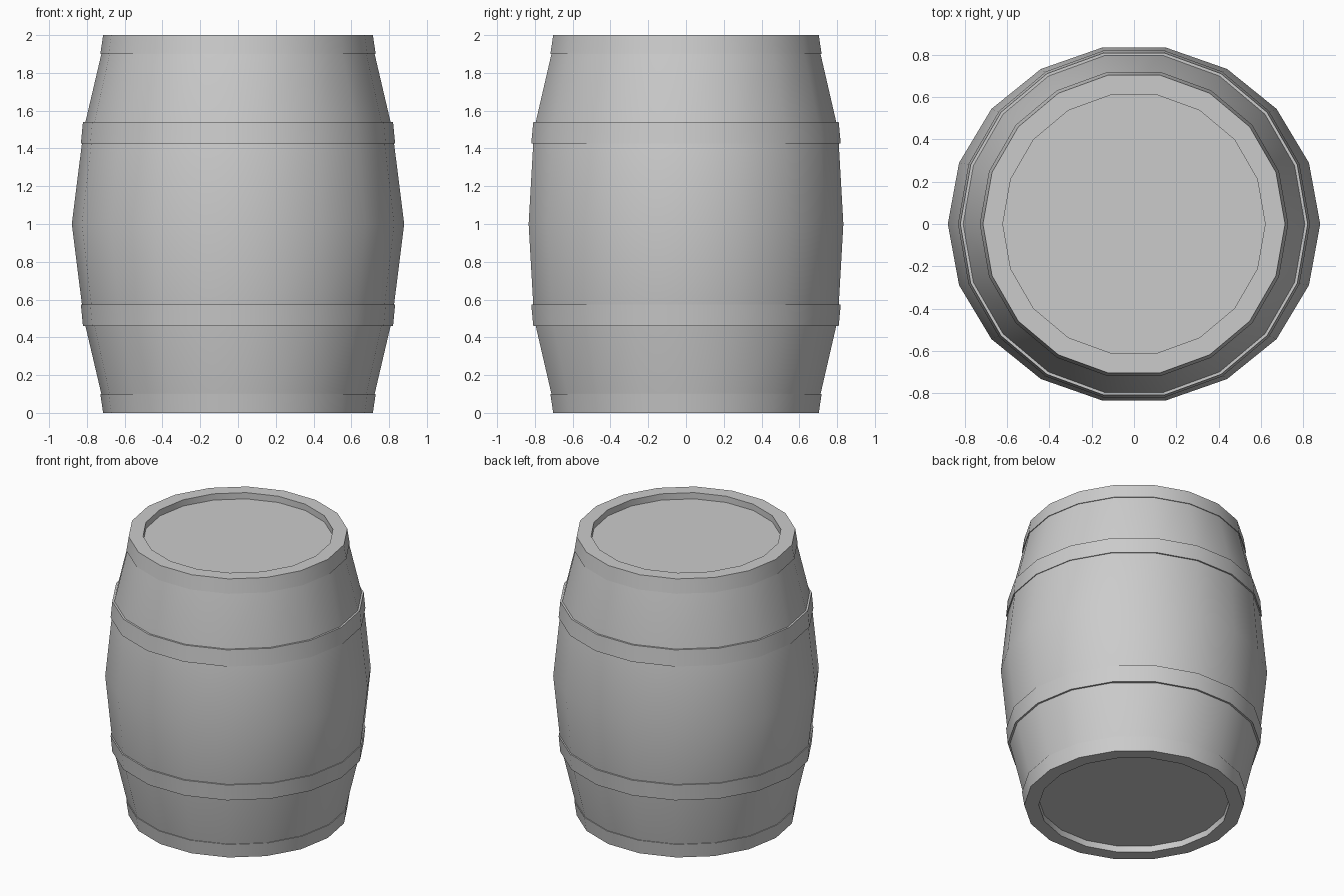
import bpy, bmesh, math

if "Cube" in bpy.data.objects:
    bpy.data.objects.remove(bpy.data.objects["Cube"])

SIDES = 18


def lathe(name, profile, closed=False):
    """Spin (rx, ry, z) points round the z axis; open profiles get end caps."""
    bm = bmesh.new()
    rings = []
    for rx, ry, z in profile:
        rings.append([bm.verts.new((rx * math.cos(2 * math.pi * i / SIDES),
                                    ry * math.sin(2 * math.pi * i / SIDES), z))
                      for i in range(SIDES)])
    pairs = list(zip(rings, rings[1:]))
    if closed:
        pairs.append((rings[-1], rings[0]))
    else:
        bm.faces.new(rings[0])
        bm.faces.new(rings[-1])
    for a, b in pairs:
        for i in range(SIDES):
            j = (i + 1) % SIDES
            bm.faces.new((a[i], a[j], b[j], b[i]))
    bmesh.ops.recalc_face_normals(bm, faces=bm.faces)
    me = bpy.data.meshes.new(name)
    bm.to_mesh(me)
    bm.free()
    ob = bpy.data.objects.new(name, me)
    bpy.context.collection.objects.link(ob)
    bpy.ops.object.select_all(action='DESELECT')
    ob.select_set(True)
    bpy.context.view_layer.objects.active = ob
    bpy.ops.object.shade_smooth_by_angle(angle=math.radians(30))
    return ob


# Barrel body with recessed lids; the belly is slightly oval
half = [(0.62, 0.62, 0.045), (0.62, 0.62, 0), (0.70, 0.70, 0), (0.817, 0.817, 0.5)]
mirrored = [(rx, ry, 2 - z) for rx, ry, z in reversed(half)]
lathe("barrel_body", half + [(0.88, 0.846, 1)] + mirrored)

# Hoops: (outer radius, z) then inner edge, mirrored top and bottom
end_hoop = [(0.714, 0), (0.729, 0.1), (0.715, 0.1), (0.70, 0)]
belly_hoop = [(0.821, 0.46), (0.832, 0.575), (0.80, 0.575), (0.79, 0.46)]
for label, prof in (("end_hoop", end_hoop), ("belly_hoop", belly_hoop)):
    lathe("bottom_" + label, [(r, r, z) for r, z in prof], closed=True)
    lathe("top_" + label, [(r, r, 2 - z) for r, z in prof], closed=True)
